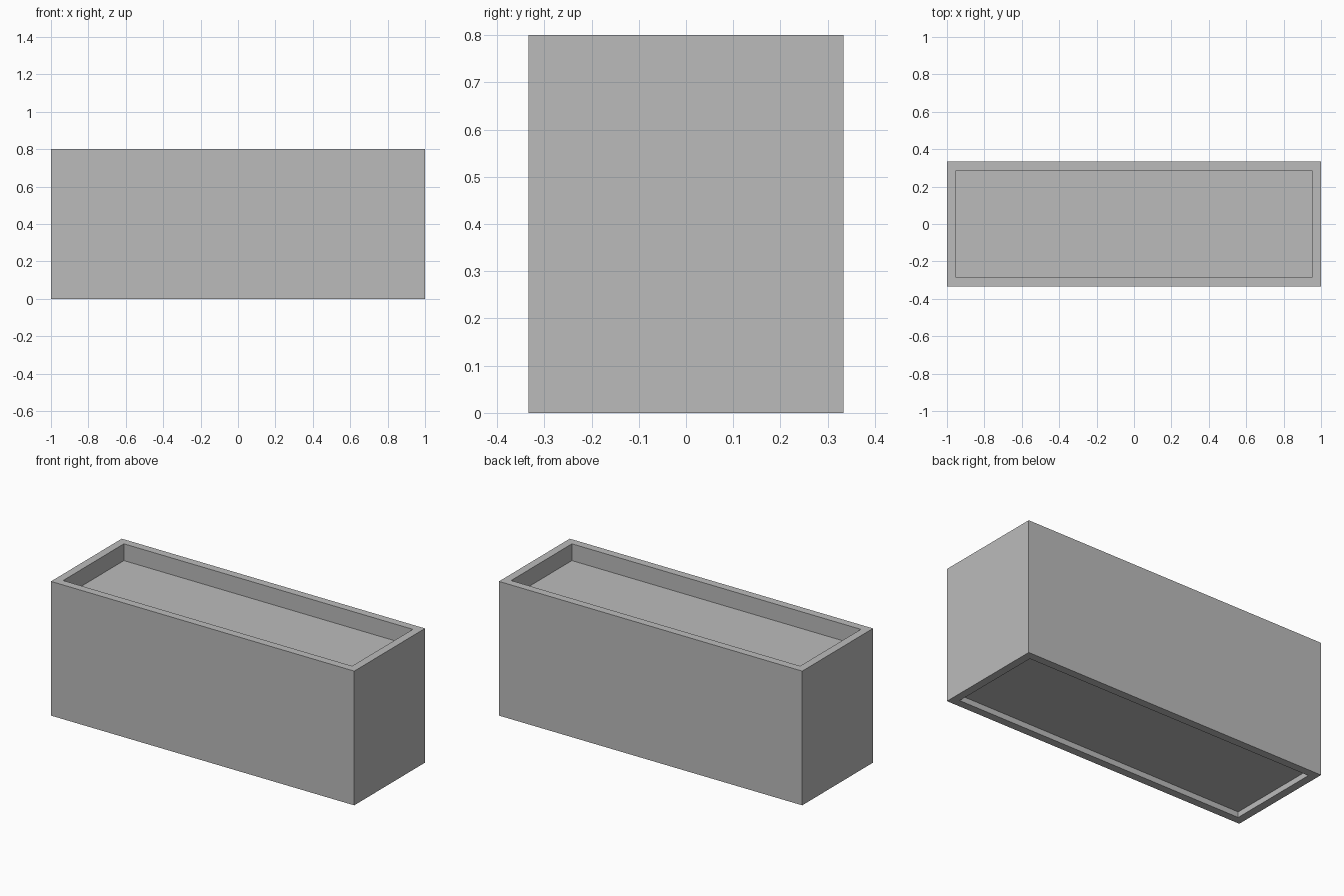
import bpy, bmesh
from mathutils import Vector

if "Cube" in bpy.data.objects:
    bpy.data.objects.remove(bpy.data.objects["Cube"])

LENGTH, DEPTH, HEIGHT = 2.0, 2 / 3, 0.8
RIM = 0.0667

grey = bpy.data.materials.new("concrete grey")
grey.diffuse_color = (0.5, 0.5, 0.5, 1)
grey.use_nodes = True
grey.node_tree.nodes["Principled BSDF"].inputs["Base Color"].default_value = grey.diffuse_color

# Trough block, standing on the ground
bm = bmesh.new()
bmesh.ops.create_cube(bm, size=1)
for v in bm.verts:
    v.co = Vector((v.co.x * LENGTH, v.co.y * DEPTH, (v.co.z + 0.5) * HEIGHT))


def recess(side, depth):
    """Sink a rimmed recess into the top (side 1) or bottom (side -1)."""
    bm.normal_update()
    face = next(f for f in bm.faces if f.normal.z * side > 0.9)
    bmesh.ops.inset_region(bm, faces=[face], thickness=RIM)
    new = bmesh.ops.extrude_face_region(bm, geom=[face])["geom"]
    verts = [g for g in new if isinstance(g, bmesh.types.BMVert)]
    bmesh.ops.translate(bm, verts=verts, vec=(0, 0, -side * depth))
    if face.is_valid:
        bmesh.ops.delete(bm, geom=[face], context='FACES_ONLY')


recess(1, 0.1)       # planting recess
recess(-1, 0.0333)   # shallow underside recess
bmesh.ops.recalc_face_normals(bm, faces=bm.faces)

mesh = bpy.data.meshes.new("planter_box")
bm.to_mesh(mesh)
bm.free()
mesh.materials.append(grey)
bpy.context.collection.objects.link(bpy.data.objects.new("planter_box", mesh))
